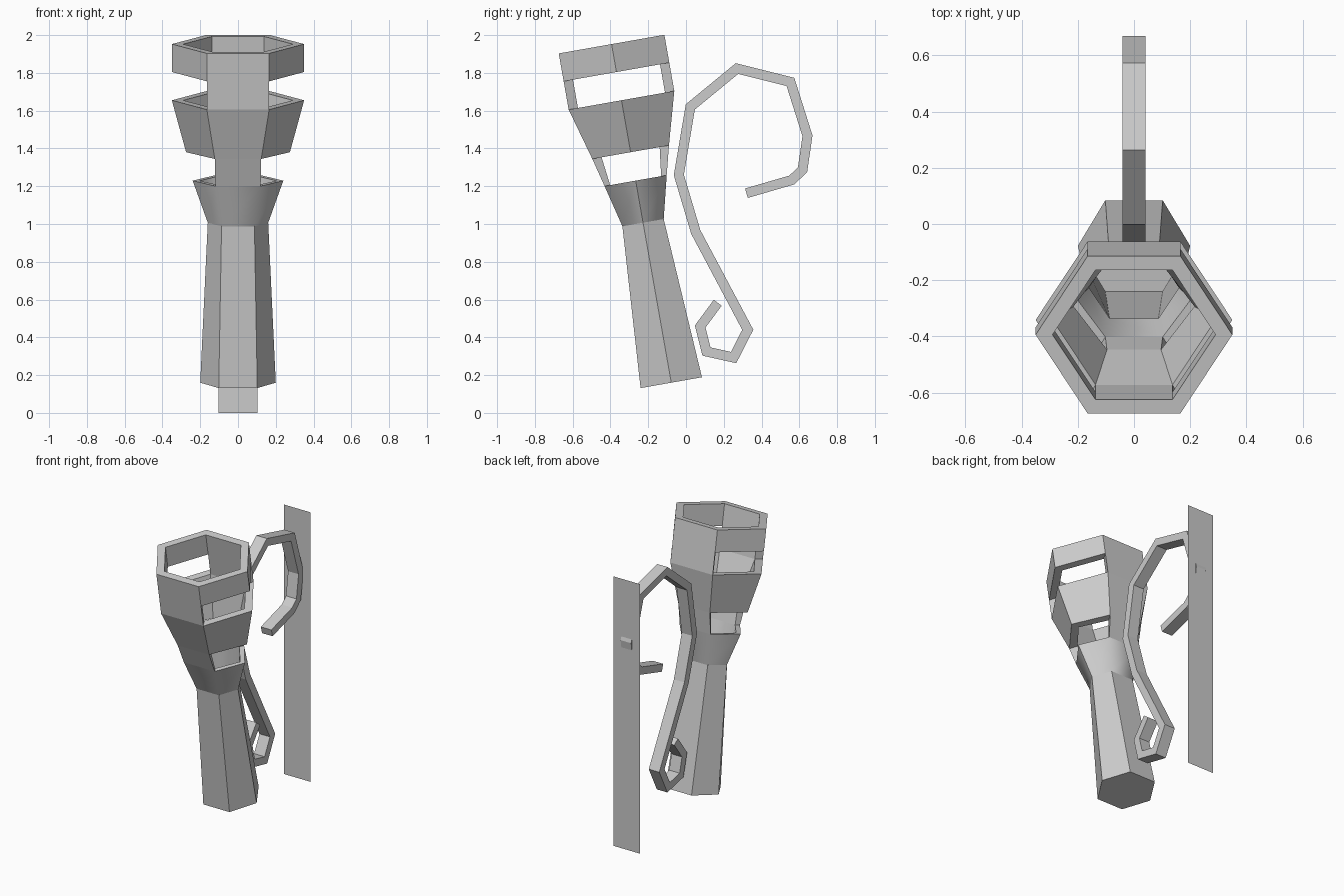
import bpy, bmesh
from math import sin, cos, radians
from mathutils import Vector

if "Cube" in bpy.data.objects:
    bpy.data.objects.remove(bpy.data.objects["Cube"])

TILT = radians(10)
# torch sections: distance along axis, tip half-width, flat half-width, half-depth, wall
LEVELS = [(0.00, 0.200, 0.102, 0.165, 0.00),
          (0.86, 0.160, 0.087, 0.111, 0.00),
          (1.086, 0.240, 0.120, 0.167, 0.03),
          (1.239, 0.275, 0.123, 0.206, 0.05),
          (1.518, 0.350, 0.165, 0.284, 0.05),
          (1.67, 0.350, 0.165, 0.284, 0.05),
          (1.82, 0.350, 0.165, 0.284, 0.05)]
GAPS = (2, 4)        # segments where only the front and back strips remain
STRIPS = (1, 4)      # back and front side of the hexagon


def make_object(name, bm):
    bmesh.ops.remove_doubles(bm, verts=bm.verts, dist=1e-5)
    bmesh.ops.recalc_face_normals(bm, faces=bm.faces)
    mesh = bpy.data.meshes.new(name)
    bm.to_mesh(mesh)
    bm.free()
    obj = bpy.data.objects.new(name, mesh)
    bpy.context.collection.objects.link(obj)
    return obj


def hexagon(level, inner=False):
    s, a, b, h, t = LEVELS[level]
    if inner:
        k = (a - 1.2 * t) / a
        a, b, h = a * k, b * k, h - t
    flat = [(a, 0), (b, h), (-b, h), (-a, 0), (-b, -h), (b, -h)]
    return [Vector((x, -0.078 + u * cos(TILT) - s * sin(TILT),
                    0.16 + u * sin(TILT) + s * cos(TILT))) for x, u in flat]


def present(seg, side):
    if seg < 1 or seg > 5:
        return False
    return seg not in GAPS or side % 6 in STRIPS


def shell(name, segments):
    bm = bmesh.new()

    def quad(*pts):
        bm.faces.new([bm.verts.new(p) for p in pts])

    for k in segments:
        o0, o1 = hexagon(k), hexagon(k + 1)
        i0, i1 = hexagon(k, True), hexagon(k + 1, True)
        for i in range(6):
            if not present(k, i):
                continue
            j = (i + 1) % 6
            quad(o0[i], o0[j], o1[j], o1[i])
            quad(i0[i], i1[i], i1[j], i0[j])
            # rims and strip edges
            if not present(k + 1, i):
                quad(o1[i], o1[j], i1[j], i1[i])
            if k > 1 and not present(k - 1, i):
                quad(o0[i], i0[i], i0[j], o0[j])
            for side, c in ((i - 1, i), (i + 1, j)):
                if not present(k, side):
                    quad(o0[c], o1[c], i1[c], i0[c])
    return make_object(name, bm)


# Handle: open tube closed at the bottom
bm = bmesh.new()
low = [bm.verts.new(p) for p in hexagon(0)]
high = [bm.verts.new(p) for p in hexagon(1)]
bm.faces.new(low[::-1])
for i in range(6):
    j = (i + 1) % 6
    bm.faces.new((low[i], low[j], high[j], high[i]))
make_object("handle", bm)

# Flared collar, softly shaded across its front and back
collar = shell("collar", [1])
bpy.context.view_layer.objects.active = collar
collar.select_set(True)
bpy.ops.object.shade_smooth_by_angle(angle=radians(60))
collar.select_set(False)

# Cup, top ring and the strips joining them
shell("basket", [2, 3, 4, 5])

# Scrolled bracket: centre line in y, z
PATH = [(0.32, 1.163), (0.56, 1.233), (0.617, 1.287), (0.643, 1.467),
        (0.553, 1.752), (0.27, 1.823), (0.023, 1.62), (-0.038, 1.26),
        (0.052, 0.957), (0.327, 0.44), (0.252, 0.293), (0.108, 0.325),
        (0.075, 0.457), (0.168, 0.583)]
HALF, WIDTH = 0.026, 0.041
pts = [Vector(p) for p in PATH]
bm = bmesh.new()
rings = []
for n, p in enumerate(pts):
    d0 = (p - pts[n - 1]).normalized() if n else (pts[1] - p).normalized()
    d1 = (pts[n + 1] - p).normalized() if n < len(pts) - 1 else d0
    n0, n1 = Vector((-d0.y, d0.x)), Vector((-d1.y, d1.x))
    m = (n0 + n1).normalized()
    m *= HALF / m.dot(n0)
    rings.append([bm.verts.new((x, p.x + s * m.x, p.y + s * m.y))
                  for x, s in ((-WIDTH, -1), (WIDTH, -1), (WIDTH, 1), (-WIDTH, 1))])
for a, b in zip(rings, rings[1:]):
    for i in range(4):
        j = (i + 1) % 4
        bm.faces.new((a[i], a[j], b[j], b[i]))
bm.faces.new(rings[0])
bm.faces.new(rings[-1][::-1])
make_object("scroll_bracket", bm)

# Thin wall plate
bm = bmesh.new()
bm.faces.new([bm.verts.new((x, 0.662, z))
              for x, z in ((-0.103, 0), (0.103, 0), (0.103, 1.9), (-0.103, 1.9))])
make_object("wall_plate", bm)
